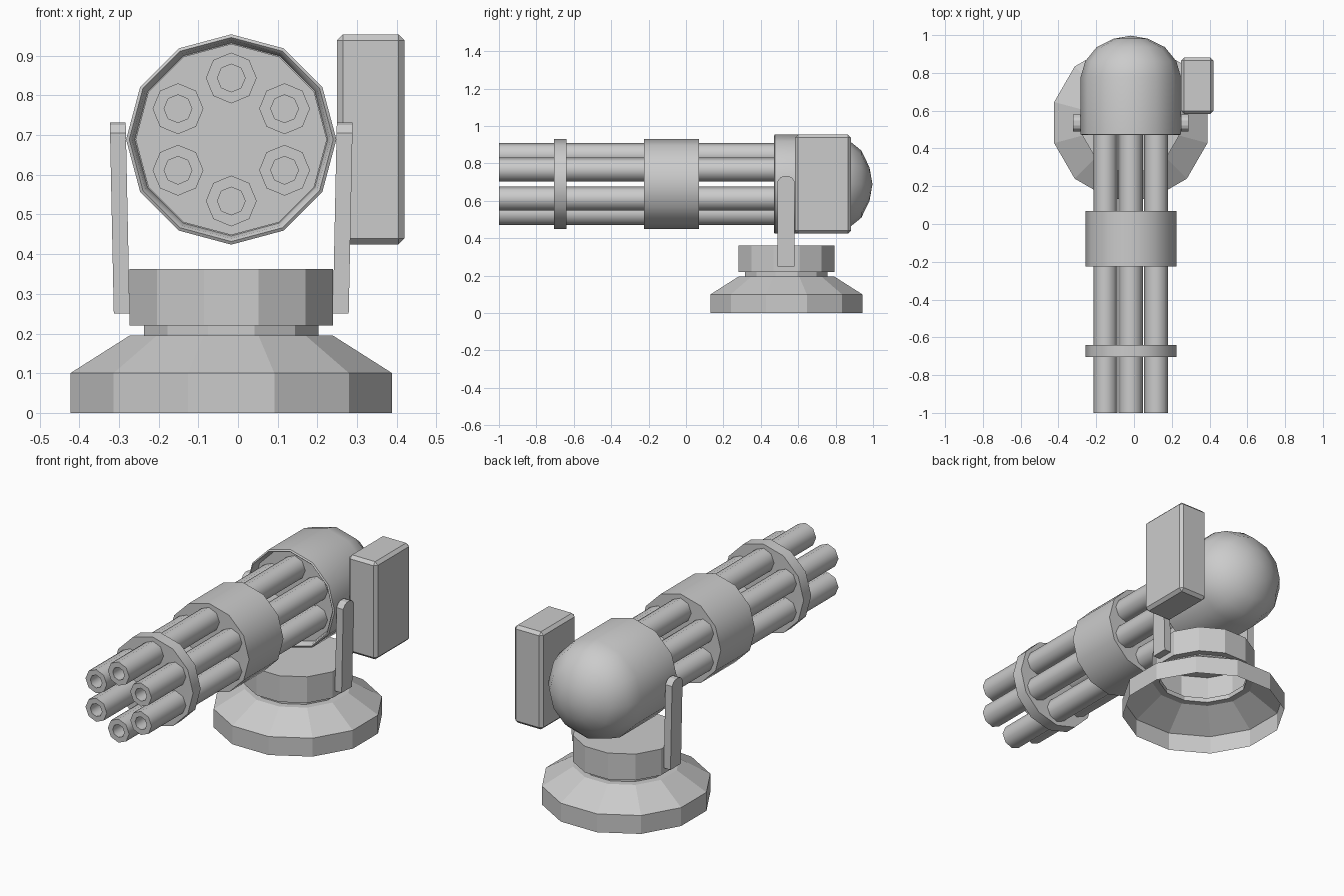
import bpy, bmesh
from math import sin, cos, pi, radians

if "Cube" in bpy.data.objects:
    bpy.data.objects.remove(bpy.data.objects["Cube"])

CX, GUN_Z, BASE_Y = -0.017, 0.689, 0.537


def finish(name, bm, smooth=None):
    bmesh.ops.recalc_face_normals(bm, faces=bm.faces)
    me = bpy.data.meshes.new(name)
    bm.to_mesh(me)
    bm.free()
    ob = bpy.data.objects.new(name, me)
    bpy.context.collection.objects.link(ob)
    if smooth:
        me.polygons.foreach_set("use_smooth", [True] * len(me.polygons))
        me.set_sharp_from_angle(angle=radians(smooth))
    return ob


def lathe(name, profile, n, place, phase=0.0, smooth=None):
    """Revolve (distance along axis, radius) points; place maps (u, v, t) to xyz."""
    bm = bmesh.new()
    rings = []
    for t, r in profile:
        if r == 0:
            rings.append([bm.verts.new(place(0, 0, t))] * n)
        else:
            rings.append([bm.verts.new(place(r * cos(phase + 2 * pi * i / n),
                                             r * sin(phase + 2 * pi * i / n), t))
                          for i in range(n)])
    for a, b in zip(rings, rings[1:]):
        for i in range(n):
            j = (i + 1) % n
            bm.faces.new(list(dict.fromkeys((a[i], a[j], b[j], b[i]))))
    return finish(name, bm, smooth)


def upright(u, v, t):
    return (CX + u, BASE_Y + v, t)


def along_y(dx=0.0, dz=0.0):
    return lambda u, v, t: (CX + dx + u, t, GUN_Z + dz + v)


# Pedestal: open-bottomed twelve-sided shell with neck and turntable
lathe("pedestal", [(0, .42), (.1, .42), (.195, .265), (.195, .228), (.22, .228),
                   (.22, .265), (.362, .265), (.362, 0)], 12, upright, radians(15))

# Domed housing with recessed front
lathe("gun_housing", [(.51, 0), (.51, .243), (.477, .25), (.47, .257), (.475, .265),
                      (.78, .265), (.862, .241), (.937, .18), (.981, .09), (.997, 0)],
      12, along_y(), smooth=40)

# Barrel clamps
for name, y0, y1 in (("front_clamp", -.705, -.64), ("middle_clamp", -.225, .07)):
    lathe(name, [(y0, 0), (y0, .241), (y1, .241), (y1, 0)], 12, along_y(), smooth=40)

# Six barrels with bores
for k in range(6):
    a = pi / 2 + k * pi / 3
    lathe(f"barrel_{k + 1}", [(.53, .064), (-1, .064), (-1, .035), (-.9, .035), (-.9, 0)],
          8, along_y(.155 * cos(a), .155 * sin(a)), smooth=50)

# Leaning support arms with rounded tops
outline = [(.49, .25), (.58, .25), (.58, .705), (.565, .725), (.548, .732),
           (.522, .732), (.505, .725), (.49, .705)]
for name, s in (("left_arm", -1), ("right_arm", 1)):
    bm = bmesh.new()
    sides = []
    for off in (0, .04):
        sides.append([bm.verts.new((CX + s * (.256 + off + .01 * (z - .25) / .48), y, z))
                      for y, z in outline])
        bm.faces.new(sides[-1])
    for i in range(len(outline)):
        j = (i + 1) % len(outline)
        bm.faces.new((sides[0][i], sides[0][j], sides[1][j], sides[1][i]))
    finish(name, bm)

# Ammunition box on the right side
bm = bmesh.new()
bmesh.ops.create_cube(bm, size=1)
bmesh.ops.scale(bm, vec=(.171, .298, .53), verts=bm.verts)
bmesh.ops.translate(bm, vec=(.3345, .732, .689), verts=bm.verts)
bmesh.ops.bevel(bm, geom=bm.edges[:], offset=.016, segments=1, affect='EDGES')
finish("ammo_box", bm)
